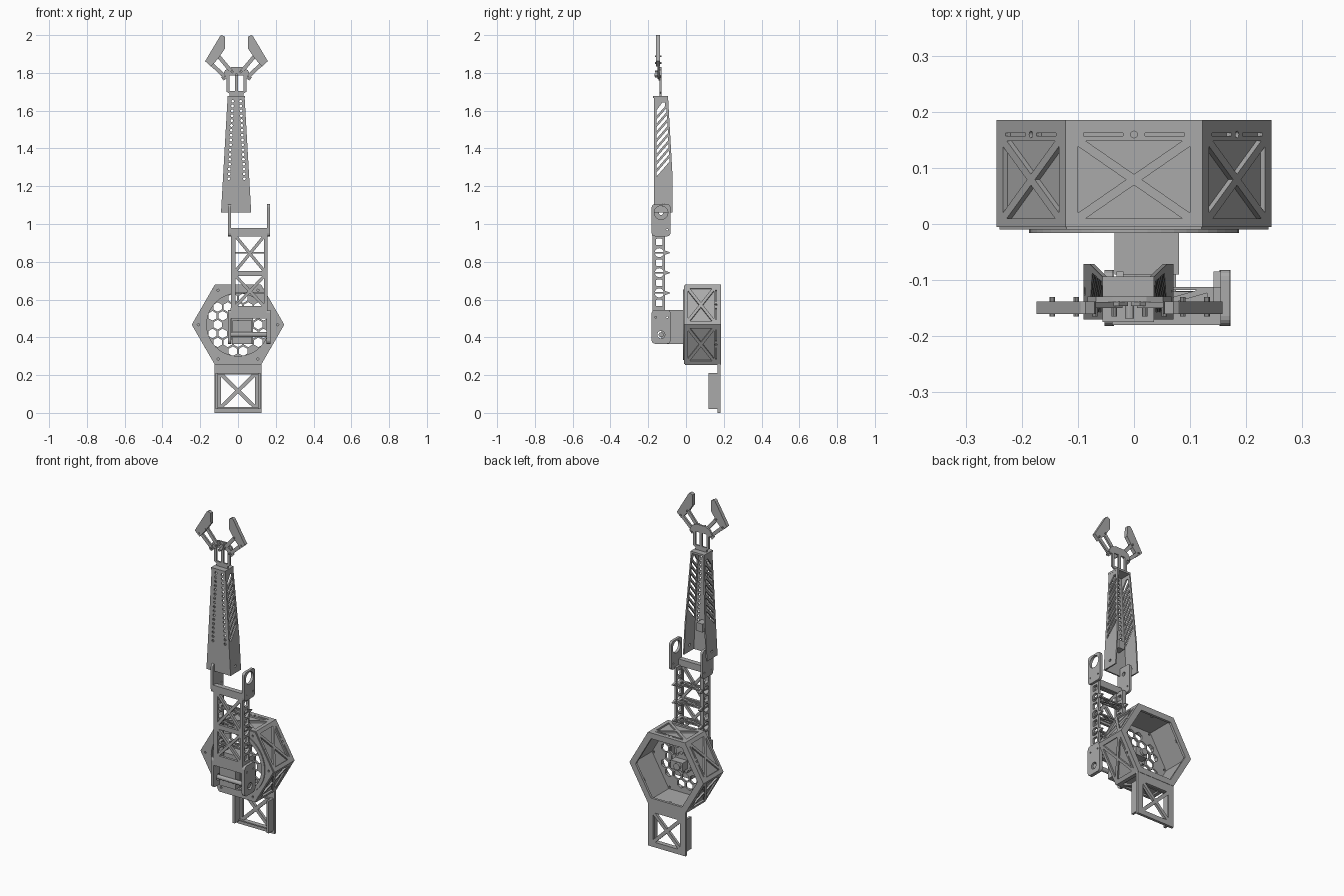
import bpy, bmesh
from math import sin, cos, pi, radians, hypot
from mathutils import Matrix, Vector

cube = bpy.data.objects.get("Cube")
if cube:
    bpy.data.objects.remove(cube, do_unlink=True)

grey = bpy.data.materials.new("printed grey")
grey.use_nodes = True
grey.diffuse_color = (0.4, 0.4, 0.4, 1)
grey.node_tree.nodes["Principled BSDF"].inputs["Base Color"].default_value = (0.4, 0.4, 0.4, 1)


def axes(u, v, w, origin=(0, 0, 0)):
    m = Matrix((u, v, w)).transposed().to_4x4()
    m.translation = Vector(origin)
    return m


X, Y, Z = (1, 0, 0), (0, 1, 0), (0, 0, 1)
FRONT, SIDE, FLAT = axes(X, Z, Y), axes(Y, Z, X), axes(X, Y, Z)


def plate(name, loops, lo, hi, mat=FRONT):
    """Extrude an outline with holes from depth lo to depth hi."""
    cu = bpy.data.curves.new(name, "CURVE")
    cu.dimensions, cu.fill_mode, cu.extrude = "2D", "BOTH", (hi - lo) / 2
    for pts in loops:
        s = cu.splines.new("POLY")
        s.points.add(len(pts) - 1)
        for p, (u, v) in zip(s.points, pts):
            p.co = (u, v, 0, 1)
        s.use_cyclic_u = True
    tmp = bpy.data.objects.new("tmp", cu)
    bpy.context.collection.objects.link(tmp)
    dg = bpy.context.evaluated_depsgraph_get()
    me = bpy.data.meshes.new_from_object(tmp.evaluated_get(dg))
    bpy.data.objects.remove(tmp, do_unlink=True)
    bpy.data.curves.remove(cu)
    bm = bmesh.new()
    bm.from_mesh(me)
    bm.transform(mat @ Matrix.Translation((0, 0, (lo + hi) / 2)))
    bmesh.ops.remove_doubles(bm, verts=bm.verts, dist=0.00002)
    bmesh.ops.recalc_face_normals(bm, faces=bm.faces)
    for f in bm.faces:
        f.smooth = False
    bm.to_mesh(me)
    bm.free()
    me.materials.clear()
    me.materials.append(grey)
    ob = bpy.data.objects.new(name, me)
    bpy.context.collection.objects.link(ob)
    return ob


def ngon(r, n=32, c=(0, 0), turn=0):
    return [(c[0] + r * cos(turn + 2 * pi * i / n), c[1] + r * sin(turn + 2 * pi * i / n)) for i in range(n)]


def rect(u0, u1, v0, v1):
    return [(u0, v0), (u1, v0), (u1, v1), (u0, v1)]


def rounded(u0, u1, v0, v1, r):
    pts = []
    for k, (u, v) in enumerate([(u1 - r, v1 - r), (u0 + r, v1 - r), (u0 + r, v0 + r), (u1 - r, v0 + r)]):
        pts += [(u + r * cos(pi / 2 * (k + i / 4)), v + r * sin(pi / 2 * (k + i / 4))) for i in range(5)]
    return pts


def cross_holes(u0, u1, v0, v1, s):
    """Four triangles that leave an X of half width s."""
    cu, cv, a, b = (u0 + u1) / 2, (v0 + v1) / 2, (u1 - u0) / 2, (v1 - v0) / 2
    d = s * hypot(a, b)
    p, q = d / a, d / b
    out = []
    for k in (1, -1):
        out.append([(cu, cv + k * p), (cu + (b - p) * a / b, cv + k * b), (cu - (b - p) * a / b, cv + k * b)])
        out.append([(cu + k * q, cv), (cu + k * a, cv + (a - q) * b / a), (cu + k * a, cv - (a - q) * b / a)])
    return out


def bar(name, p, q, w, lo, hi):
    """Flat link between two points with pin holes."""
    d = Vector(q) - Vector(p)
    n = Vector((-d.y, d.x)).normalized() * w
    p, q, e = Vector(p), Vector(q), d.normalized() * w
    plate(name, [[tuple(v) for v in (p - n - e, q - n + e, q + n + e, p + n - e)],
                 ngon(w * .5, 10, p), ngon(w * .5, 10, q)], lo, hi)


# Hexagonal base housing, open at the back
C = (0, .467)
R = .245
plate("housing_wall", [ngon(.2335, 6, C), ngon(.222, 6, C)], 0, .17)
screws = [ngon(.006, 10, (C[0] + .21 * cos(k * pi / 3), C[1] + .21 * sin(k * pi / 3))) for k in range(6)]
plate("housing_face", [ngon(R, 6, C), ngon(.172, 48, C)] + screws, -.005, .004)
plate("housing_face_step", [ngon(.24, 6, C), ngon(.172, 48, C)] + screws, -.01, -.005)
plate("housing_ring", [ngon(.187, 48, C), ngon(.166, 48, C)], -.016, -.004)
for k in range(6):
    a = radians(30 + 60 * k)
    m = axes((-sin(a), 0, cos(a)), Y, (cos(a), 0, sin(a)), (C[0], 0, C[1]))
    slots = [rect(-.09, -.02, .157, .162), rect(.02, .09, .157, .162), ngon(.006, 12, (0, .1595))]
    plate("housing_panel", [rect(-R / 2, R / 2, .004, .17)] + cross_holes(-.1, .1, .01, .148, .008) + slots,
          .2022, .2122, m)
    plate("panel_screw_boss", [ngon(.008, 12, (0, .15))], .187, .194, m)

# Honeycomb front disc
cells = []
for i in range(-4, 5):
    for j in range(-4, 5):
        u, v = .054 * (i + j / 2), .054 * j * .866
        if .06 < hypot(u, v) < .15:
            cells.append(ngon(.0255, 6, (C[0] + u, C[1] + v), pi / 6))
plate("honeycomb_disc", [ngon(.172, 48, C)] + cells, -.004, .008)

# Drive parts inside the housing
plate("base_motor", [rect(-.03, .05, .44, .49)], .008, .075)
plate("base_gear", [[((.06 if i % 4 < 2 else .05) * cos(i * pi / 24), C[1] + (.06 if i % 4 < 2 else .05) * sin(i * pi / 24))
                     for i in range(48)]], .01, .03)
plate("base_axle", [ngon(.02, 16, C)], .03, .09)

# Back rim and hanging foot plate
plate("back_rim", [ngon(R, 6, C), ngon(.205, 6, C)], .17, .185)
plate("foot_plate", [rect(-.125, .125, 0, .262)] + cross_holes(-.09, .09, .03, .205, .01), .167, .183)
for s in (-1, 1):
    plate("foot_flange", [rect(.12, .17, .02, .212)], s * .112 - .007, s * .112 + .007, SIDE)
    plate("foot_rib", [rect(-.112, .112, .113 + s * .09, .12 + s * .09)], .155, .168)

# Shoulder block and pivot
plate("shoulder_block", [rect(-.035, .08, .365, .546)], -.09, -.004)
plate("shoulder_hub", [ngon(.024, 20, C), ngon(.008, 10, C)], -.105, -.09)
plate("shoulder_motor", [rect(-.03, .075, .365, .49)], -.13, -.085)
plate("shoulder_rod", [rect(-.035, .155, .51, .53)], -.14, -.12)

# Arm end brackets: x range, z range, hole centre and radius
for name, lo, hi, z0, z1, hz, hr in (
        ("left_shoulder_bracket", .152, .172, .366, .546, .414, .02),
        ("right_shoulder_bracket", -.052, -.036, .366, .546, .414, .02),
        ("left_elbow_bracket", .154, .17, .935, 1.105, 1.06, .036),
        ("right_elbow_bracket", -.053, -.038, .935, 1.105, 1.06, .012)):
    pins = [ngon(.005, 8, (y, (z0 + z1) / 2 + .05 * (1 if hz < .9 else -1))) for y in (-.16, -.1)]
    plate(name, [rounded(-.182, -.082, z0, z1, .018), ngon(hr, 28, (-.132, hz))] + pins, lo, hi, SIDE)
plate("shoulder_pin", [ngon(.013, 16, (-.132, .414))], -.045, .166, SIDE)

# Lattice arm
plate("arm_front_lattice", [rect(-.036, .156, .5, .965)]
      + cross_holes(-.012, .138, .752, .935, .008) + cross_holes(-.012, .138, .565, .724, .008)
      + [rect(0, .12, .515, .545)], -.178, -.163)
plate("elbow_crossbar", [rect(-.052, .168, .94, .98)], -.18, -.15)
plate("arm_lower_crossbar", [rect(-.04, .155, .5, .555)], -.178, -.15)
nodes = [.635, .742, .848]
for name, lo, hi in (("left_arm_rail", .141, .156), ("right_arm_rail", -.037, -.014)):
    holes = [rounded(-.159, -.124, z - .017, z + .017, .006) for z in (.582, .688, .795, .905)]
    holes += [ngon(.024, 20, (-.1415, z)) for z in nodes]
    plate(name, [rect(-.172, -.112, .54, .945)] + holes, lo, hi, SIDE)
for z in nodes:
    plate("arm_shelf", [rect(-.03, .15, -.165, -.112)] + cross_holes(-.01, .13, -.158, -.118, .005),
          z - .004, z + .004, FLAT)
    for x in (-.025, .148):
        plate("arm_spike", [[(-.114, z - .012), (-.085, z - .002), (-.085, z + .002), (-.114, z + .012)]],
              x - .006, x + .006, SIDE)

# Tapered forearm channel, open at the back
A = -.01
Z0, Z1 = 1.06, 1.672
holes = []
for i in range(17):
    t = i / 16
    for s in (-1, 1):
        holes.append(ngon(.0075, 10, (A + .003 + s * (.041 - .02 * t), 1.24 + .41 * t)))
plate("forearm_front", [[(A - .08, Z0), (A + .08, Z0), (A + .045, Z1), (A - .045, Z1)]] + holes, -.17, -.162)
slots = []
for i in range(9):
    z = 1.25 + .04 * i
    u1 = -.088 - .016 * i / 8
    rise = (u1 + .157) * 1.15
    if i < 8:
        slots.append([(-.157, z), (u1, z + rise), (u1, z + rise + .022), (-.157, z + .022)])
    else:
        slots.append([(-.157, z), (-.11, z + .054), (-.11, z + .074), (-.125, z + .074), (-.157, z + .03)])
for s, name in ((-1, "forearm_right_side"), (1, "forearm_left_side")):
    slope = -s * .035 / (Z1 - Z0)
    m = axes(Y, (slope, 0, 1), X, (A - slope * Z0, 0, 0))
    lo, hi = sorted((s * .072, s * .08))
    plate(name, [[(-.17, Z0), (-.071, Z0), (-.071, 1.25), (-.095, Z1), (-.17, Z1)]]
          + [ngon(.008, 12, (-.12, 1.1))] + slots, lo, hi, m)
plate("forearm_cap", [rect(A - .046, A + .046, -.175, -.094)], Z1 - .006, Z1 + .006, FLAT)
plate("forearm_motor", [rect(A - .02, A + .02, 1.2, 1.25)], -.163, -.115)

# Wrist plate
B = -.008
half = [(.036, 1.67), (.036, 1.69), (.052, 1.7), (.052, 1.775), (.075, 1.785), (.06, 1.815), (.03, 1.83)]
plate("wrist_plate", [[(B + x, z) for x, z in half] + [(B - x, z) for x, z in reversed(half)]]
      + [rect(B + c - .014, B + c + .014, 1.705, 1.785) for c in (-.022, .022)], -.139, -.129)
plate("wrist_axle", [ngon(.008, 12, (B, 1.79))], -.168, -.13)

# Gripper links and fingers
for s, side in ((-1, "right"), (1, "left")):
    def at(x, z):
        return (B + s * x, z)
    bar(side + "_inner_link", at(.027, 1.807), at(.095, 1.888), .010, -.15, -.139)
    bar(side + "_outer_link", at(.062, 1.781), at(.138, 1.852), .010, -.15, -.139)
    bar(side + "_link_gear", at(.02, 1.815), at(.066, 1.776), .012, -.146, -.138)
    for x, z in ((.027, 1.807), (.062, 1.781), (.095, 1.888), (.138, 1.852)):
        plate(side + "_link_pin", [ngon(.005, 10, at(x, z))], -.165, -.13)
    finger = [(.166, 1.862), (.087, 1.995), (.078, 2.0), (.062, 1.992), (.06, 1.93), (.098, 1.875), (.135, 1.833)]
    plate(side + "_finger", [[at(x, z) for x, z in finger]], -.16, -.138)
